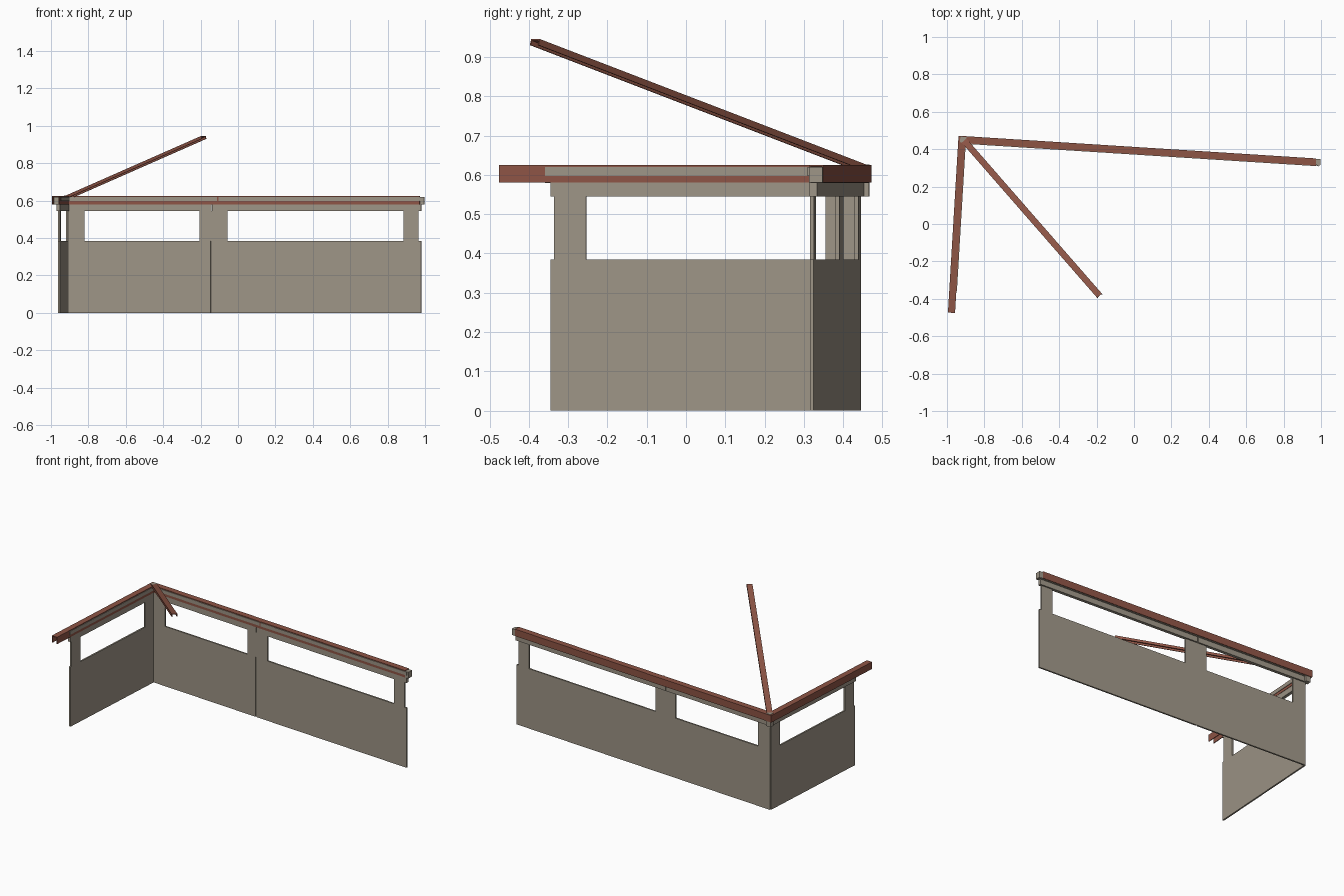
import bpy, bmesh
from mathutils import Matrix, Vector

cube = bpy.data.objects.get("Cube")
if cube:
    bpy.data.objects.remove(cube, do_unlink=True)


def material(name, rgb):
    m = bpy.data.materials.new(name)
    m.use_nodes = True
    m.diffuse_color = (*rgb, 1)
    bsdf = next(n for n in m.node_tree.nodes if n.type == 'BSDF_PRINCIPLED')
    bsdf.inputs["Base Color"].default_value = (*rgb, 1)
    bsdf.inputs["Roughness"].default_value = 0.8
    return m


STONE = material("warm grey plaster", (0.34, 0.30, 0.24))
RED = material("brick red beam", (0.27, 0.09, 0.06))


def frame(origin, along, out, up=(0, 0, 1)):
    """Matrix whose columns are the run, outward and up directions."""
    m = Matrix((along, out, up)).transposed().to_4x4()
    m.translation = origin
    return m


def prism(name, profile, s0, s1, mat, fr):
    """Extrude an (outward, up) profile along the run from s0 to s1."""
    bm = bmesh.new()
    ring0 = [bm.verts.new(fr @ Vector((s0, y, z))) for y, z in profile]
    ring1 = [bm.verts.new(fr @ Vector((s1, y, z))) for y, z in profile]
    bm.faces.new(ring0)
    bm.faces.new(ring1)
    for i in range(len(profile)):
        j = (i + 1) % len(profile)
        bm.faces.new((ring0[i], ring0[j], ring1[j], ring1[i]))
    bmesh.ops.recalc_face_normals(bm, faces=bm.faces)
    me = bpy.data.meshes.new(name)
    bm.to_mesh(me)
    bm.free()
    me.materials.append(mat)
    ob = bpy.data.objects.new(name, me)
    bpy.context.collection.objects.link(ob)
    return ob


def box(name, s, y, z, mat, fr):
    profile = [(y[0], z[0]), (y[1], z[0]), (y[1], z[1]), (y[0], z[1])]
    return prism(name, profile, s[0], s[1], mat, fr)


def channel(y0, y1, z0, z1, t):
    """Downward-open U profile."""
    return [(y0, z0), (y0, z1), (y1, z1), (y1, z0),
            (y1 - t, z0), (y1 - t, z1 - t), (y0 + t, z1 - t), (y0 + t, z0)]


SILL, HEAD, CAP, TOP = 0.385, 0.545, 0.58, 0.625
corner = Vector((-0.91, 0.44, 0))


def build_wall(label, end, out_sign, piers, seams, beam_end, core_end):
    run = Vector(end) - corner
    length = run.length
    d = run.normalized()
    fr = frame(corner, d, Vector((-d.y, d.x, 0)) * out_sign)

    # Parapet: continuous outer skin, inner panels split by a groove
    box(label + "_wall_skin", (0, length), (0, 0.005), (0, SILL), STONE, fr)
    cuts = [0] + [c for s in seams for c in (s - 0.004, s + 0.004)] + [length]
    for i in range(0, len(cuts), 2):
        box(f"{label}_inner_panel_{i // 2}", cuts[i:i + 2], (-0.005, 0),
            (0, SILL), STONE, fr)
        box(f"{label}_lintel_{i // 2}",
            (cuts[i], min(cuts[i + 1] + 0.003, length)), (-0.006, 0.014),
            (HEAD, CAP), STONE, fr)

    # Piers between the openings
    for i, span in enumerate(piers):
        box(f"{label}_pier_{i}", span, (-0.005, 0.005), (SILL, HEAD), STONE, fr)

    # Rail core, red channel over it, grey strip on the inner side
    box(label + "_rail_core", (0, core_end), (-0.003, 0.026),
        (CAP - 0.001, 0.62), STONE, fr)
    prism(label + "_red_beam", channel(-0.008, 0.03, CAP, TOP, 0.004),
          -0.03, beam_end, RED, fr)
    box(label + "_inner_strip", (0, core_end), (-0.011, -0.007),
        (0.597, 0.62), STONE, fr)
    return fr, length


fr, length = build_wall("back", (0.98, 0.32, 0), 1,
                        [(0, 0.09), (0.705, 0.855), (1.80, 1.878)], [0.77],
                        1.886, 1.90)

# Exposed end block of the back rail
box("rail_end_block", (length - 0.01, length + 0.016), (-0.006, 0.028),
    (CAP, 0.62), STONE, fr)
# Joint clip over the beam seam
box("beam_joint", (0.801, 0.809), (-0.012, -0.006), (0.595, TOP), RED, fr)

build_wall("left", (-0.957, -0.345, 0), -1,
           [(0, 0.085), (0.695, 0.777)], [], 0.917, 0.80)

# Corner block that carries both rails
box("corner_block", (-0.02, 0.012), (-0.004, 0.026), (HEAD, TOP + 0.002),
    STONE, fr)

# Sloping hip rafter rising from the corner
start, tip = Vector((-0.912, 0.45, 0.615)), Vector((-0.183, -0.385, 0.936))
d = (tip - start).normalized()
side = d.cross(Vector((0, 0, 1))).normalized()
prism("hip_rafter", channel(-0.017, 0.017, -0.006, 0.010, 0.004),
      0, (tip - start).length, RED, frame(start, d, side, side.cross(d)))
